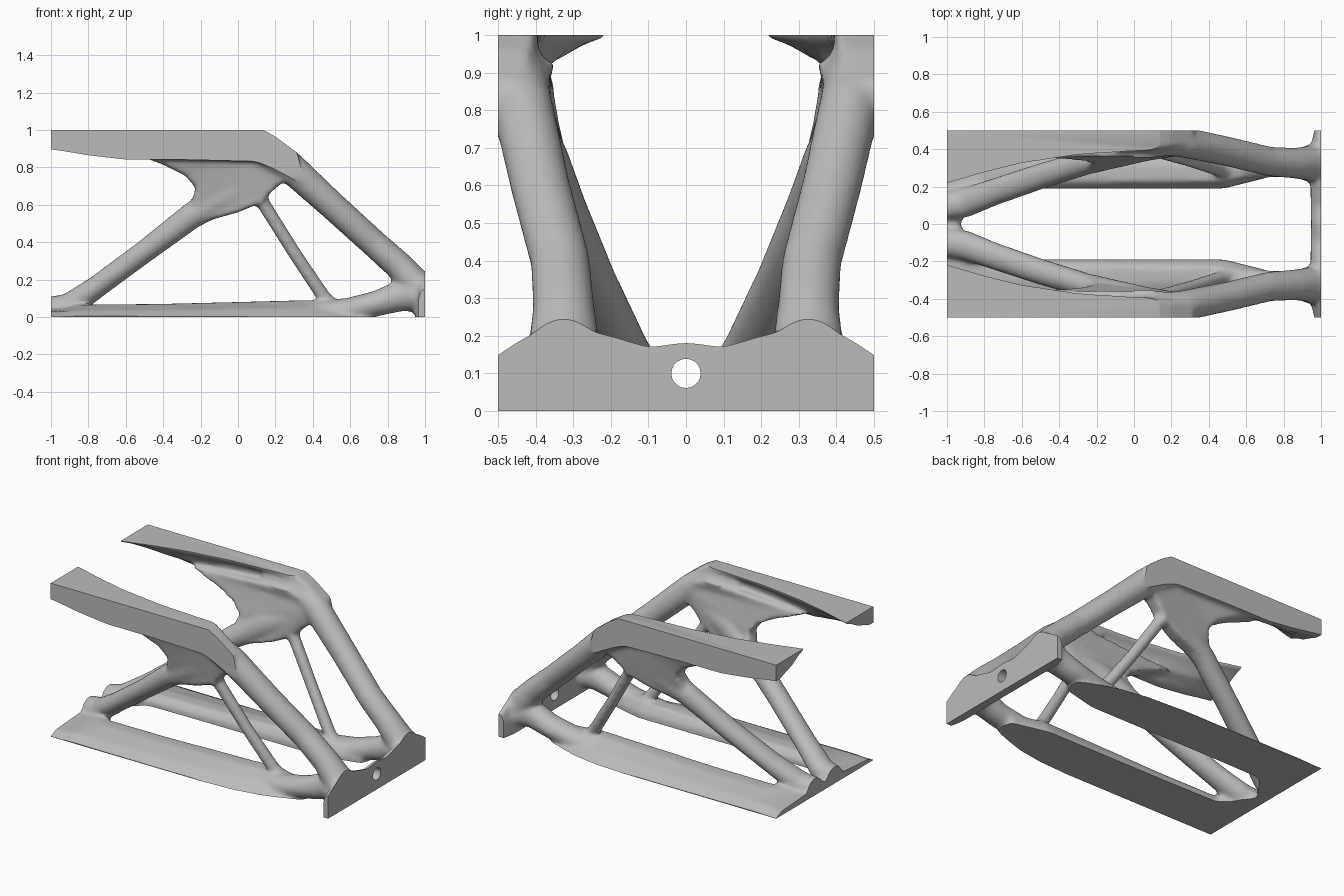
import bpy, bmesh, math
from mathutils import Vector

cube = bpy.data.objects.get("Cube")
if cube:
    bpy.data.objects.remove(cube, do_unlink=True)

grey = bpy.data.materials.new("plain_grey")
grey.use_nodes = True
grey.diffuse_color = (0.5, 0.5, 0.5, 1)
grey.node_tree.nodes["Principled BSDF"].inputs["Base Color"].default_value = (0.5, 0.5, 0.5, 1)

bm = bmesh.new()


def loft(sections):
    """Closed skin through rings that share a point count."""
    rings = [[bm.verts.new(p) for p in ring] for ring in sections]
    n = len(rings[0])
    for a, b in zip(rings, rings[1:]):
        for i in range(n):
            j = (i + 1) % n
            bm.faces.new((a[i], a[j], b[j], b[i]))
    bm.faces.new(rings[0][::-1])
    bm.faces.new(rings[-1])


def tube(path, side, n=16):
    """Path of (x, y, z, half width, half depth)."""
    pts = [Vector((p[0], p[1] * side, p[2])) for p in path]
    rings = []
    for i, (c, p) in enumerate(zip(pts, path)):
        t = (pts[min(i + 1, len(pts) - 1)] - pts[max(i - 1, 0)]).normalized()
        wide = Vector((0, 1, 0))
        wide = (wide - t * wide.dot(t)).normalized()
        deep = t.cross(wide)
        rings.append([c + wide * math.cos(2 * math.pi * k / n) * p[3]
                      + deep * math.sin(2 * math.pi * k / n) * p[4] for k in range(n)])
    loft(rings)


def top_rail(side):
    # x, inner edge, underside height, top height
    spans = [(-1.08, .19, .905, 1.06), (-.95, .23, .89, 1.06), (-.8, .275, .865, 1.06),
             (-.6, .325, .842, 1.06), (-.3, .37, .842, 1.06), (0, .39, .835, 1.06),
             (.08, .395, .835, 1.03), (.2, .41, .81, .965), (.32, .43, .74, .875)]
    loft([[(x, y * side, z) for y, z in
           ((.56, t), (.56, b), (.46, b), ((yi + .46) / 2, b + (t - b) * .25),
            (yi + .03, b + (t - b) * .55), (yi, t - .07), (yi, t))]
          for x, yi, b, t in spans])


def bottom_rail(side):
    # x, inner edge, outer edge, crest height
    spans = [(-1.08, -.06, .56, .05), (-.95, -.03, .56, .05), (-.9, .05, .56, .06),
             (-.85, .13, .56, .066), (-.78, .185, .56, .066), (-.4, .19, .555, .07),
             (0, .19, .55, .08), (.3, .19, .53, .088), (.48, .19, .50, .09),
             (.6, .22, .46, .09), (.72, .25, .40, .07)]
    loft([[(x, y * side, z) for y, z in
           ((yi, -.07), (yi, .03), (yi + .04, h), (yi + .12, h),
            (yo - .12, h * .55), (yo, -.025), (yo, -.07))]
          for x, yi, yo, h in spans])


def gusset(side):
    # x, y, z, half thickness round the web
    rim = [(-.6, .415, .89, .06), (-.4, .40, .815, .055), (-.28, .385, .755, .05),
           (-.225, .37, .69, .05), (-.25, .34, .61, .05), (-.18, .34, .51, .045),
           (0, .37, .56, .045), (.12, .40, .61, .04), (.19, .41, .68, .045),
           (.25, .42, .73, .05), (.34, .42, .72, .05), (.28, .43, .85, .06), (.1, .42, .93, .07)]
    loft([[(x, (y + k * h) * side, z) for x, y, z, h in rim] for k in (-1, 1)])


for s in (1, -1):
    top_rail(s)
    bottom_rail(s)
    gusset(s)
    # Sloping main beam, flaring into the end plate
    tube([(-.1, .455, .915, .07, .08), (.1, .455, .915, .08, .085), (.27, .435, .81, .082, .085),
          (.5, .388, .60, .08, .077), (.72, .335, .40, .08, .075), (.86, .325, .275, .083, .078),
          (.94, .325, .185, .095, .085), (1.05, .325, .09, .14, .1)], s)
    # Long diagonal brace
    tube([(-1.06, .09, .01, .08, .09), (-.9, .115, .06, .08, .07), (-.75, .17, .165, .073, .061),
          (-.5, .255, .35, .07, .062), (-.25, .33, .54, .066, .072), (-.05, .37, .66, .06, .085),
          (.15, .405, .74, .05, .07)], s)
    # Slender strut
    tube([(.08, .40, .70, .05, .05), (.14, .385, .60, .038, .038), (.3, .34, .345, .037, .037),
          (.46, .29, .105, .039, .039), (.52, .275, .02, .06, .06)], s)
    # Lower link from rail to end plate
    tube([(.4, .31, .02, .08, .06), (.6, .32, .04, .085, .065), (.75, .33, .075, .08, .07),
          (.87, .325, .115, .08, .085), (.96, .325, .115, .11, .09), (1.05, .325, .1, .15, .1)], s)

# End plate, swelling inward behind the bolt hole
half = [(.56, -.06), (.56, .11), (.5, .15), (.44, .19), (.38, .215), (.27, .215), (.2, .2), (.1, .17)]
outline = half + [(0, .183)] + [(-y, z) for y, z in half[::-1]]
loft([[(x, y * ky, .08 + (z - .08) * kz) for y, z in outline]
      for x, ky, kz in ((.945, .75, .55), (.98, 1, 1), (1.06, 1, 1))])

bmesh.ops.recalc_face_normals(bm, faces=bm.faces)
mesh = bpy.data.meshes.new("bracket_frame")
bm.to_mesh(mesh)
bm.free()
frame = bpy.data.objects.new("bracket_frame", mesh)
bpy.context.collection.objects.link(frame)
mesh.materials.append(grey)

# Helpers: trimming block and bolt hole
bpy.ops.mesh.primitive_cube_add(size=1, location=(0, 0, .5))
block = bpy.context.object
block.name = "trim_block"
block.scale = (2, 1, 1)
bpy.ops.mesh.primitive_cylinder_add(vertices=20, radius=.039, depth=.4, location=(1, 0, .1),
                                    rotation=(0, math.pi / 2, 0))
drill = bpy.context.object
drill.name = "bolt_hole_cutter"
for helper in (block, drill):
    helper.hide_render = True
    helper.data.materials.append(grey)

# Fuse the members, soften the joints, trim the flat mounting faces
fuse = frame.modifiers.new("fuse", "REMESH")
fuse.mode = "VOXEL"
fuse.voxel_size = .011
soften = frame.modifiers.new("soften", "SMOOTH")
soften.factor = .5
soften.iterations = 18
for helper, operation in ((block, "INTERSECT"), (drill, "DIFFERENCE")):
    cut = frame.modifiers.new(helper.name, "BOOLEAN")
    cut.object = helper
    cut.operation = operation
    cut.solver = "EXACT"

bpy.ops.object.select_all(action="DESELECT")
frame.select_set(True)
bpy.context.view_layer.objects.active = frame
bpy.ops.object.convert(target="MESH")
for helper in (block, drill):
    bpy.data.objects.remove(helper, do_unlink=True)
frame.data.materials.clear()
frame.data.materials.append(grey)
for face in frame.data.polygons:
    face.material_index = 0
bpy.ops.object.shade_smooth_by_angle(angle=math.radians(35))
